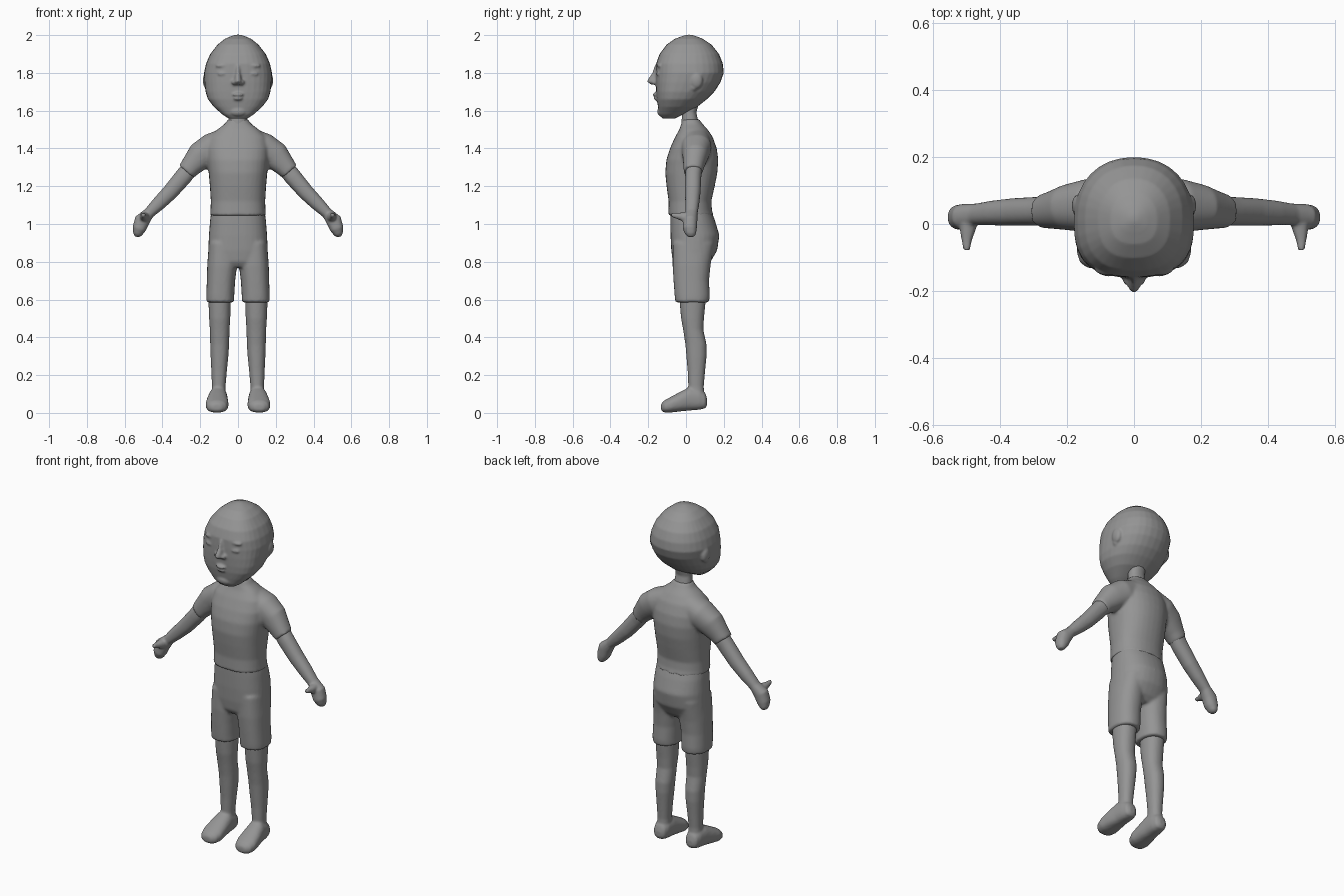
import bpy, bmesh, math
from mathutils import Vector

grey = bpy.data.materials.new("plain grey")
grey.diffuse_color = (0.3, 0.3, 0.3, 1)


def power(v, p):
    return math.copysign(abs(v) ** (2 / p), v)


def loft(bm, rings, p=2.2, n=32):
    """Skin closed rings, each (centre, u, v_plus, v_minus), and cap both ends."""
    loops = []
    for c, u, vp, vm in rings:
        loop = []
        for i in range(n):
            a = 2 * math.pi * i / n
            s = math.sin(a)
            q = p if s < 0 else min(p, 2.2)
            v = Vector(vp) if s >= 0 else -Vector(vm)
            loop.append(bm.verts.new(Vector(c) + Vector(u) * power(math.cos(a), q)
                                     + v * power(s, q)))
        loops.append(loop)
    faces = [bm.faces.new(loops[0][::-1]), bm.faces.new(loops[-1])]
    for a, b in zip(loops, loops[1:]):
        for i in range(n):
            j = (i + 1) % n
            faces.append(bm.faces.new((a[i], a[j], b[j], b[i])))
    bmesh.ops.recalc_face_normals(bm, faces=faces)


def upright(bm, rows, p=2.2):
    """Rows of (z, centre x, half width, front y, back y, y of widest point)."""
    loft(bm, [((x, yc, z), (w, 0, 0), (0, yb - yc, 0), (0, yf - yc, 0))
              for z, x, w, yf, yb, yc in rows], p)


def limb(bm, s, rows):
    """Rows of (x, y, z, half thickness, half depth) along a sloping path."""
    rings = []
    for i, (x, y, z, t, d) in enumerate(rows):
        a, b = rows[max(i - 1, 0)], rows[min(i + 1, len(rows) - 1)]
        along = Vector((b[0] - a[0], 0, b[2] - a[2])).normalized()
        u = Vector((-along.z * s, 0, along.x)) * t
        rings.append(((x * s, y, z), u, (0, d, 0), (0, -d, 0)))
    loft(bm, rings)


def blob(bm, c, r):
    """Ellipsoid."""
    vs = bmesh.ops.create_uvsphere(bm, u_segments=20, v_segments=12, radius=1)["verts"]
    for v in vs:
        v.co = Vector(c) + Vector([v.co[k] * r[k] for k in range(3)])


def finish(name, bm, voxel, smooth):
    """Fuse the overlapping volumes into one soft skin."""
    me = bpy.data.meshes.new(name)
    bm.to_mesh(me)
    bm.free()
    me.materials.append(grey)
    ob = bpy.data.objects.new(name, me)
    bpy.context.collection.objects.link(ob)
    for f in me.polygons:
        f.use_smooth = True
    r = ob.modifiers.new("fuse", "REMESH")
    r.mode, r.voxel_size, r.use_smooth_shade = "VOXEL", voxel, True
    m = ob.modifiers.new("soften", "SMOOTH")
    m.factor, m.iterations = 0.5, smooth


# Head: skull and jaw
bm = bmesh.new()
upright(bm, [(z, 0, w, f, b, c) for z, w, f, b, c in [
    (1.558, .05, -.125, -.06, -.09), (1.58, .083, -.14, -.015, -.08),
    (1.62, .128, -.148, .06, -.06), (1.66, .159, -.155, .11, -.045),
    (1.70, .172, -.158, .15, -.03), (1.75, .178, -.16, .183, -.01),
    (1.80, .18, -.16, .2, .01), (1.85, .169, -.158, .195, .01),
    (1.90, .147, -.14, .175, .015), (1.95, .108, -.102, .135, .015),
    (1.98, .07, -.06, .09, .015), (1.994, .038, -.022, .055, .015),
    (2.002, .012, .005, .028, .015)]], 2.6)
# Nose
upright(bm, [(1.84, 0, .012, -.165, -.13, -.145), (1.80, 0, .015, -.178, -.13, -.145),
             (1.77, 0, .02, -.2, -.13, -.15), (1.753, 0, .026, -.206, -.13, -.15),
             (1.738, 0, .02, -.185, -.13, -.15)], 2)
# Lips and chin
blob(bm, (0, -.158, 1.685), (.03, .018, .011))
blob(bm, (0, -.155, 1.665), (.025, .016, .011))
blob(bm, (0, -.132, 1.595), (.045, .02, .025))
for s in (-1, 1):
    # Nostrils, closed eyelids, brows and ears
    blob(bm, (s * .02, -.165, 1.75), (.014, .018, .013))
    blob(bm, (s * .075, -.139, 1.795), (.035, .018, .016))
    blob(bm, (s * .075, -.136, 1.838), (.045, .018, .012))
    blob(bm, (s * .166, .055, 1.76), (.02, .034, .044))
    blob(bm, (s * .158, .04, 1.725), (.018, .022, .022))
finish("head", bm, .006, 3)

# Neck
bm = bmesh.new()
upright(bm, [(1.46, 0, .06, -.03, .08, .03), (1.53, 0, .052, -.025, .068, .025),
             (1.59, 0, .047, -.02, .055, .02), (1.68, 0, .05, -.03, .08, .02)])
finish("neck", bm, .008, 2)

# Shirt: torso and short sleeves
bm = bmesh.new()
upright(bm, [(z, 0, w, f, b, .03) for z, w, f, b in [
    (1.555, .052, -.02, .07), (1.53, .07, -.025, .088), (1.50, .11, -.035, .115),
    (1.46, .15, -.058, .142), (1.40, .165, -.085, .163), (1.34, .163, -.104, .171),
    (1.27, .155, -.110, .166), (1.20, .149, -.103, .152), (1.12, .144, -.092, .134),
    (1.07, .146, -.093, .138), (1.045, .148, -.094, .146)]], 2.5)
for s in (-1, 1):
    limb(bm, s, [(.06, .05, 1.43, .08, .08), (.14, .055, 1.40, .08, .08),
                 (.20, .05, 1.36, .075, .068), (.245, .042, 1.31, .058, .056),
                 (.273, .038, 1.277, .05, .05)])
finish("shirt", bm, .008, 6)

# Shorts: hips and two trouser legs
bm = bmesh.new()
upright(bm, [(z, 0, w, f, b, .04) for z, w, f, b in [
    (1.08, .14, -.083, .13), (1.02, .148, -.083, .153), (.94, .154, -.082, .177),
    (.86, .158, -.078, .165), (.80, .155, -.07, .13), (.77, .14, -.05, .1)]], 2.5)
for s in (-1, 1):
    upright(bm, [(z, s * x, w, f, b, .035) for z, x, w, f, b in [
        (.90, .082, .072, -.07, .15), (.78, .084, .079, -.071, .13),
        (.70, .09, .075, -.066, .122), (.62, .094, .074, -.06, .126),
        (.585, .094, .074, -.056, .122)]], 2.5)
finish("shorts", bm, .008, 5)

for s, side in ((1, "left"), (-1, "right")):
    # Leg
    bm = bmesh.new()
    upright(bm, [(z, s * x, w, f, b, (f + b) / 2) for z, x, w, f, b in [
        (.66, .098, .06, -.035, .105), (.58, .097, .059, -.033, .103),
        (.50, .097, .056, -.026, .095), (.44, .097, .052, -.015, .092),
        (.36, .097, .05, -.003, .109), (.30, .098, .047, .002, .109),
        (.22, .1, .041, .009, .101), (.14, .102, .036, .012, .094),
        (.07, .104, .038, .01, .098)]])
    # Foot
    loft(bm, [((s * x, y, (lo + hi) / 2), (w, 0, 0), (0, 0, (hi - lo) / 2),
               (0, 0, (lo - hi) / 2)) for y, x, w, lo, hi in [
        (.112, .104, .018, .04, .075), (.102, .104, .036, .024, .105),
        (.07, .104, .045, .017, .13), (.02, .106, .05, .013, .138),
        (-.03, .109, .057, .008, .112), (-.08, .111, .061, .002, .085),
        (-.115, .112, .05, .002, .066), (-.132, .112, .026, .012, .048)]], 2.6)
    finish(side + "_leg", bm, .007, 4)

    # Arm and mitten-like hand
    bm = bmesh.new()
    limb(bm, s, [(.21, .048, 1.35, .045, .045), (.29, .038, 1.25, .046, .043),
                 (.36, .036, 1.168, .042, .041), (.42, .033, 1.108, .037, .037),
                 (.472, .029, 1.057, .029, .032), (.508, .022, 1.018, .041, .038),
                 (.523, .02, .975, .036, .037), (.532, .024, .946, .024, .028),
                 (.535, .026, .932, .012, .015)])
    # Thumb
    loft(bm, [((s * x, y, z), (r, 0, 0), (0, 0, r), (0, 0, -r)) for x, y, z, r in [
        (.492, .02, 1.035, .03), (.497, -.02, 1.038, .023),
        (.5, -.05, 1.043, .015), (.5, -.078, 1.048, .01)]])
    finish(side + "_arm", bm, .006, 3)
